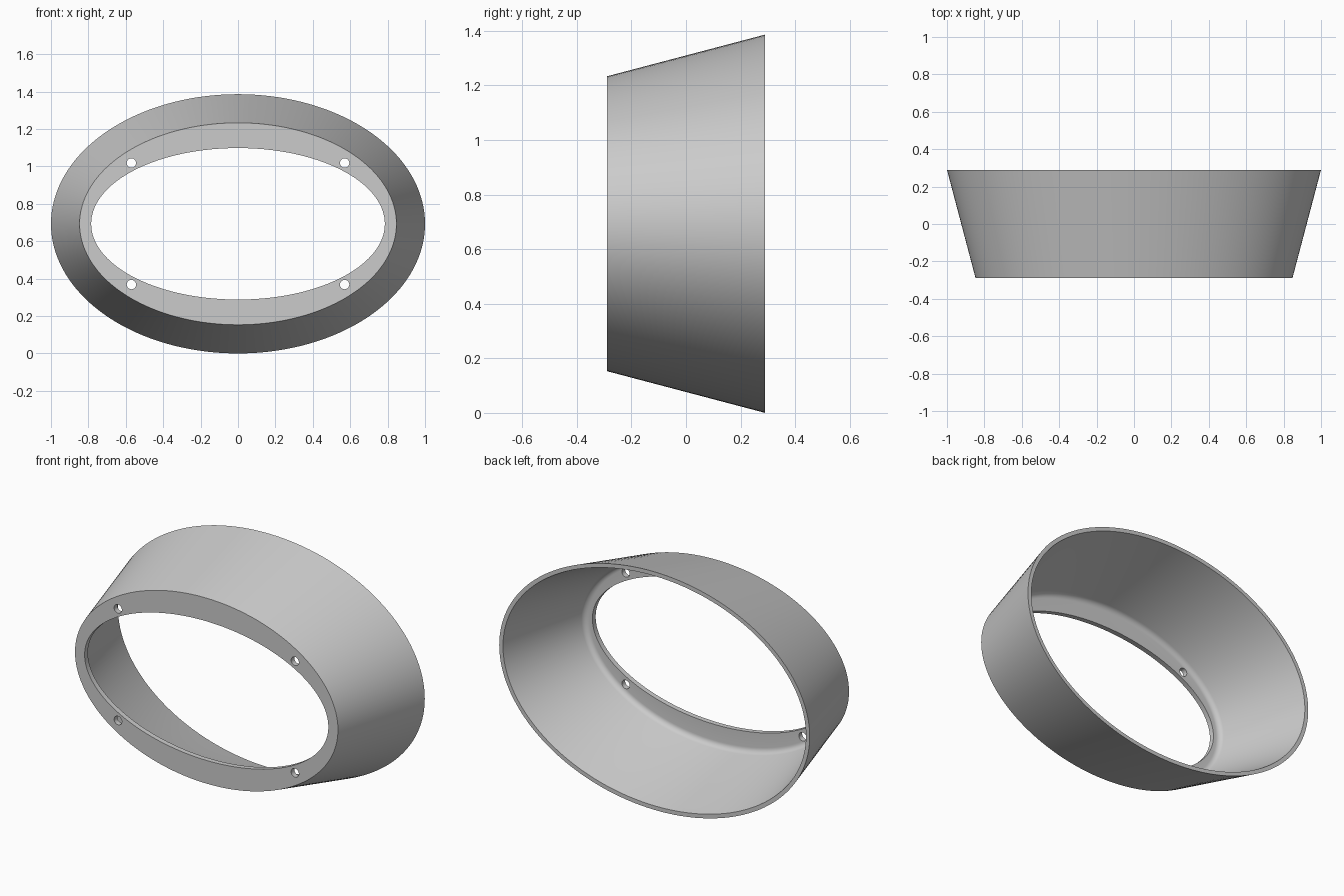
import bpy
import bmesh
from math import cos, sin, pi, tan, atan2
from mathutils import Matrix, Vector

cube = bpy.data.objects.get("Cube")
if cube:
    bpy.data.objects.remove(cube, do_unlink=True)

SEGMENTS = 144
HALF_DEPTH = 0.29
RISE = 0.693            # height of the ring's centre
BACK = (1.0, 0.693)     # half width and half height of the rear rim
TAPER = 0.153           # inward offset from rear to front
WALL = 0.024
FLANGE = 0.03
FILLET = 0.035

grey = bpy.data.materials.new("Grey plastic")
grey.use_nodes = True
colour = (0.6, 0.6, 0.6, 1)
grey.diffuse_color = colour
grey.node_tree.nodes["Principled BSDF"].inputs["Base Color"].default_value = colour


def new_object(name, bm):
    mesh = bpy.data.meshes.new(name)
    bmesh.ops.recalc_face_normals(bm, faces=bm.faces[:])
    bm.to_mesh(mesh)
    bm.free()
    obj = bpy.data.objects.new(name, mesh)
    mesh.materials.append(grey)
    bpy.context.collection.objects.link(obj)
    return obj


def station(y, inset):
    """Elliptical section: depth, half width, half height."""
    return (y, BACK[0] - inset, BACK[1] - inset)


# Rounded corner between the sloping inner wall and the flange
slope = TAPER / (2 * HALF_DEPTH)
floor = -HALF_DEPTH + FLANGE
corner = WALL + slope * (HALF_DEPTH - floor)
turn = pi / 2 - atan2(slope, 1)
centre = corner + FILLET * tan(turn / 2)
fillet = []
for i in range(7):
    a = turn * (1 - i / 6)
    fillet.append(station(floor + FILLET * (1 - cos(a)), centre - FILLET * sin(a)))

# Closed wall section swept around the ellipse
hole = (0.785, 0.405)
sections = [
    station(HALF_DEPTH, 0),
    station(-HALF_DEPTH, TAPER),
    (-HALF_DEPTH, *hole),
    (floor, *hole),
    *reversed(fillet),
    station(HALF_DEPTH, WALL),
]
bm = bmesh.new()
rings = []
for y, rx, rz in sections:
    angles = [2 * pi * i / SEGMENTS for i in range(SEGMENTS)]
    rings.append([bm.verts.new((rx * cos(t), y, RISE + rz * sin(t))) for t in angles])
for k, ring in enumerate(rings):
    after = rings[(k + 1) % len(rings)]
    for i in range(SEGMENTS):
        j = (i + 1) % SEGMENTS
        bm.faces.new((ring[i], ring[j], after[j], after[i]))
bezel = new_object("oval_bezel", bm)

# Four screw holes through the flange
bm = bmesh.new()
for sx in (-1, 1):
    for sz in (-1, 1):
        place = Matrix.Translation(Vector((sx * 0.57, -HALF_DEPTH, RISE + sz * 0.325)))
        bmesh.ops.create_cone(bm, cap_ends=True, segments=32, radius1=0.025,
                              radius2=0.025, depth=0.2,
                              matrix=place @ Matrix.Rotation(pi / 2, 4, "X"))
cutter = new_object("screw_hole_cutter", bm)
cutter.hide_render = True

cut = bezel.modifiers.new("Screw holes", "BOOLEAN")
cut.operation = "DIFFERENCE"
cut.solver = "EXACT"
cut.object = cutter
bpy.ops.object.select_all(action="DESELECT")
bpy.context.view_layer.objects.active = bezel
bezel.select_set(True)
bpy.ops.object.modifier_apply(modifier=cut.name)
bpy.data.objects.remove(cutter, do_unlink=True)
bpy.ops.object.shade_smooth_by_angle(angle=pi / 6)
